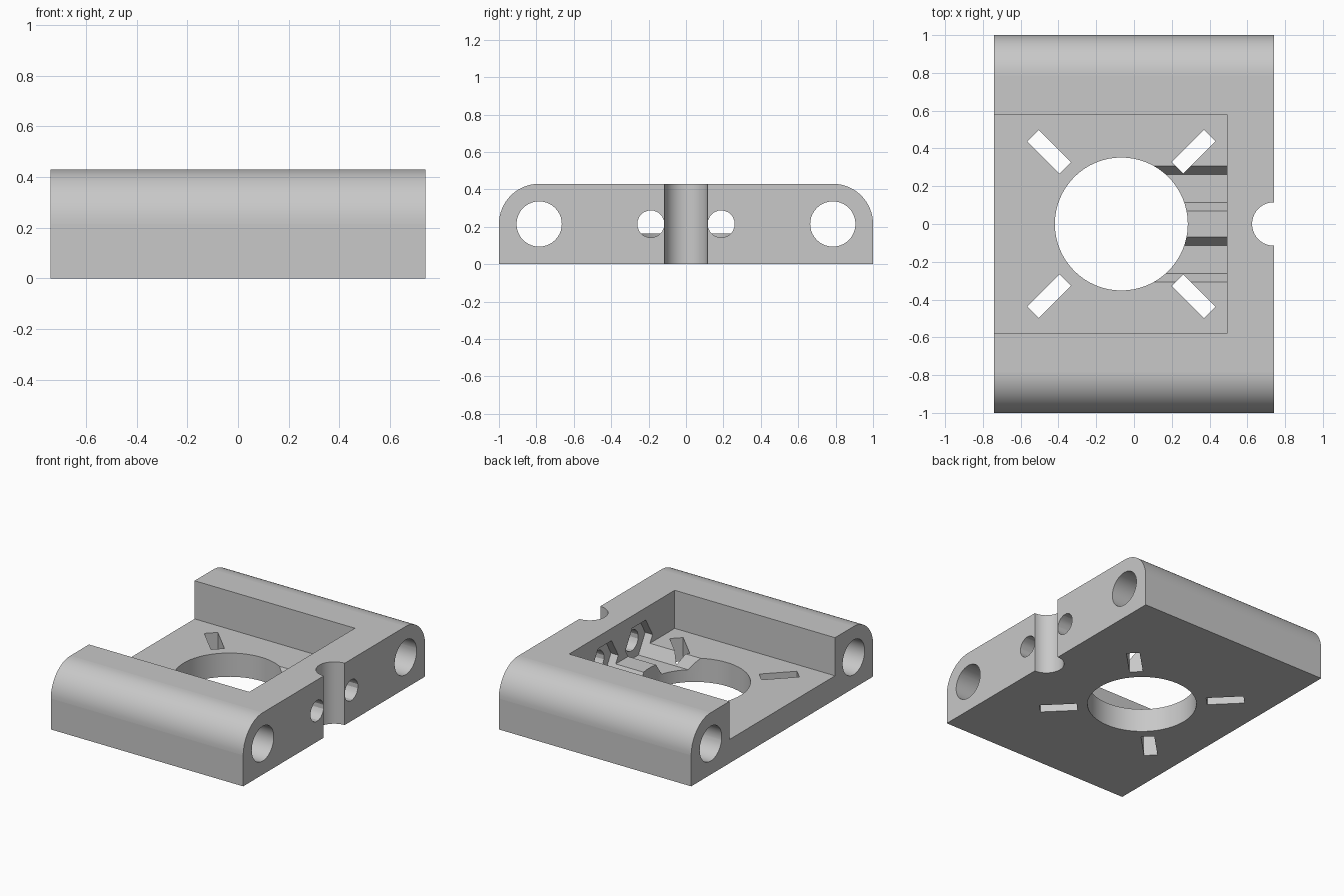
import bpy, bmesh
from math import pi, cos, sin, radians
from mathutils import Vector

cube = bpy.data.objects.get("Cube")
if cube:
    bpy.data.objects.remove(cube, do_unlink=True)

HALF_X, HALF_Y, TOP = 0.74, 1.0, 0.43
MID = TOP / 2            # height of all sideways holes
FLOOR = 0.165            # pocket floor
BORE_X = -0.067          # centre of the large opening

grey = bpy.data.materials.new("plastic grey")
grey.use_nodes = True
colour = (0.58, 0.58, 0.58, 1)
grey.diffuse_color = colour
grey.node_tree.nodes["Principled BSDF"].inputs["Base Color"].default_value = colour


def arc(u, v, r, n, start=0.0, sweep=2 * pi):
    """Points on a circle, or on an arc including both ends."""
    count = n if sweep >= 2 * pi else n + 1
    return [(u + r * cos(start + sweep * i / n), v + r * sin(start + sweep * i / n))
            for i in range(count)]


def prism(name, points, lo, hi, axis):
    """Extrude a profile: (y, z) points along X, or (x, y) points along Z."""
    def place(p, d):
        return (d, p[0], p[1]) if axis == "X" else (p[0], p[1], d)
    bm = bmesh.new()
    face = bm.faces.new([bm.verts.new(place(p, lo)) for p in points])
    step = Vector(place((0, 0), hi - lo))
    new = bmesh.ops.extrude_face_region(bm, geom=[face])["geom"]
    bmesh.ops.translate(bm, vec=step, verts=[g for g in new if isinstance(g, bmesh.types.BMVert)])
    bmesh.ops.recalc_face_normals(bm, faces=bm.faces)
    mesh = bpy.data.meshes.new(name)
    bm.to_mesh(mesh)
    bm.free()
    mesh.materials.append(grey)
    obj = bpy.data.objects.new(name, mesh)
    bpy.context.collection.objects.link(obj)
    return obj


def rectangle(u, v, length, width, angle=0.0):
    c, s = cos(angle), sin(angle)
    corners = [(-1, -1), (1, -1), (1, 1), (-1, 1)]
    return [(u + a * length / 2 * c - b * width / 2 * s,
             v + a * length / 2 * s + b * width / 2 * c) for a, b in corners]


# Block with rounded upper edges along both sides
shoulder = HALF_Y - MID
profile = [(-HALF_Y, 0), (HALF_Y, 0)]
profile += arc(shoulder, MID, MID, 16, 0, pi / 2)
profile += arc(-shoulder, MID, MID, 16, pi / 2, pi / 2)
body = prism("mounting_block", profile, -HALF_X, HALF_X, "X")

cutters = []
# Pocket open to the side, and the large opening in its floor
pocket_end = 0.493
pocket_start = -HALF_X - 0.1
cutters.append(prism("pocket_cutter", rectangle((pocket_start + pocket_end) / 2, 0,
               pocket_end - pocket_start, 1.16), FLOOR, 0.6, "Z"))
cutters.append(prism("opening_cutter", arc(BORE_X, 0, 0.352, 64), -0.1, 0.5, "Z"))
# Half-round notch in the end wall
cutters.append(prism("notch_cutter", arc(HALF_X, 0, 0.115, 40), -0.1, 0.6, "Z"))
# Diagonal slots around the opening
for i in range(4):
    a = radians(45 + 90 * i)
    slot = rectangle(BORE_X + 0.541 * cos(a), 0.541 * sin(a), 0.242, 0.086, a)
    cutters.append(prism("slot_cutter", slot, -0.1, 0.4, "Z"))
# Rod tunnels, screw holes and hexagonal nut traps on each side
for side in (-1, 1):
    cutters.append(prism("rod_cutter", arc(side * shoulder, MID, 0.121, 40), -1, 1, "X"))
    cutters.append(prism("screw_cutter", arc(side * 0.188, MID, 0.073, 16, pi / 16), 0.4, 1, "X"))
    cutters.append(prism("nut_cutter", arc(side * 0.188, MID, 0.149, 6), 0, 0.55, "X"))

bpy.ops.object.select_all(action="DESELECT")
bpy.context.view_layer.objects.active = body
body.select_set(True)
for cutter in cutters:
    cutter.hide_render = True
    cut = body.modifiers.new("cut", "BOOLEAN")
    cut.operation, cut.solver, cut.object = "DIFFERENCE", "EXACT", cutter
    bpy.ops.object.modifier_apply(modifier=cut.name)
    bpy.data.objects.remove(cutter, do_unlink=True)

# Smooth the curved walls, keep the flat faces flat
bpy.ops.object.shade_smooth_by_angle(angle=radians(30))
for poly in body.data.polygons:
    if max(abs(c) for c in poly.normal) > 0.9999:
        poly.use_smooth = False
